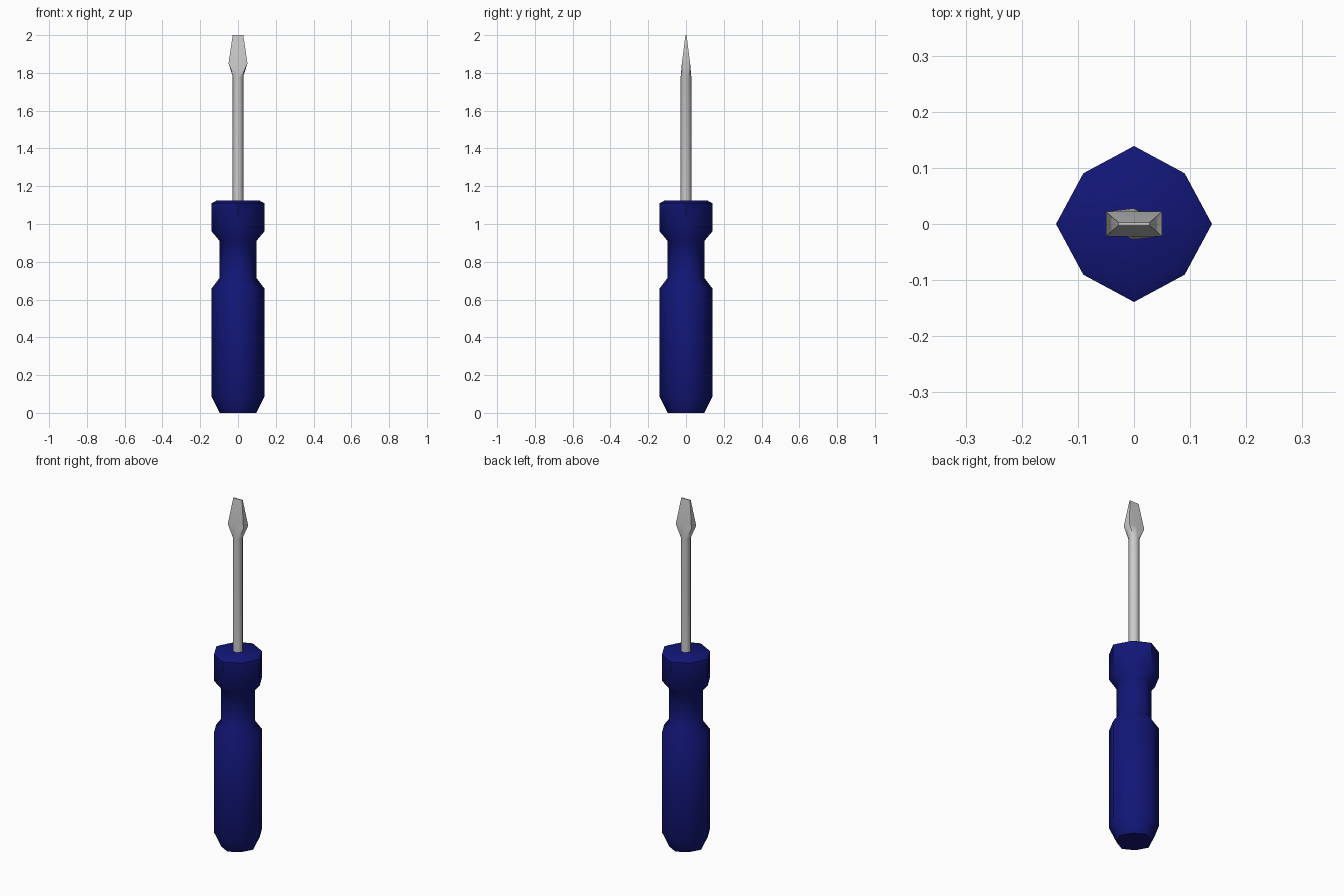
import bpy, bmesh, math

if "Cube" in bpy.data.objects:
    bpy.data.objects.remove(bpy.data.objects["Cube"])


def material(name, color):
    m = bpy.data.materials.new(name)
    m.diffuse_color = color
    m.use_nodes = True
    m.node_tree.nodes["Principled BSDF"].inputs["Base Color"].default_value = m.diffuse_color
    return m


def loft(name, rings, mat):
    """Skin equal-sized closed rings of points, capped at both ends."""
    bm = bmesh.new()
    loops = [[bm.verts.new(p) for p in ring] for ring in rings]
    n = len(loops[0])
    for a, b in zip(loops, loops[1:]):
        for i in range(n):
            j = (i + 1) % n
            bm.faces.new((a[i], a[j], b[j], b[i]))
    bm.faces.new(loops[0][::-1])
    bm.faces.new(loops[-1])
    bmesh.ops.recalc_face_normals(bm, faces=bm.faces)
    mesh = bpy.data.meshes.new(name)
    bm.to_mesh(mesh)
    bm.free()
    mesh.materials.append(mat)
    obj = bpy.data.objects.new(name, mesh)
    bpy.context.collection.objects.link(obj)
    bpy.ops.object.select_all(action='DESELECT')
    obj.select_set(True)
    bpy.context.view_layer.objects.active = obj
    bpy.ops.object.shade_smooth_by_angle(angle=math.radians(55))
    return obj


def octagon(hx, hy, z, corner):
    """Eight points; corner = diagonal factor (0.7 round, 1.0 rectangle)."""
    cx, cy = hx * corner, hy * corner
    return [(hx, 0, z), (cx, cy, z), (0, hy, z), (-cx, cy, z),
            (-hx, 0, z), (-cx, -cy, z), (0, -hy, z), (cx, -cy, z)]


# Eight-sided handle with a narrow finger grip
handle_profile = [(0.097, 0.0), (0.139, 0.085), (0.139, 0.66), (0.097, 0.715),
                  (0.097, 0.91), (0.139, 0.96), (0.139, 1.11), (0.112, 1.125)]
loft("handle", [octagon(r, r, z, 0.65) for r, z in handle_profile],
     material("blue_plastic", (0.006, 0.008, 0.18, 1)))

# Metal shaft flaring into a flat wedge tip
blade_profile = [(0.028, 0.028, 1.10, 0.7), (0.028, 0.028, 1.78, 0.7),
                 (0.05, 0.022, 1.85, 1.0), (0.028, 0.003, 2.0, 1.0)]
loft("shaft_and_blade", [octagon(*p) for p in blade_profile],
     material("steel", (0.6, 0.6, 0.6, 1)))
